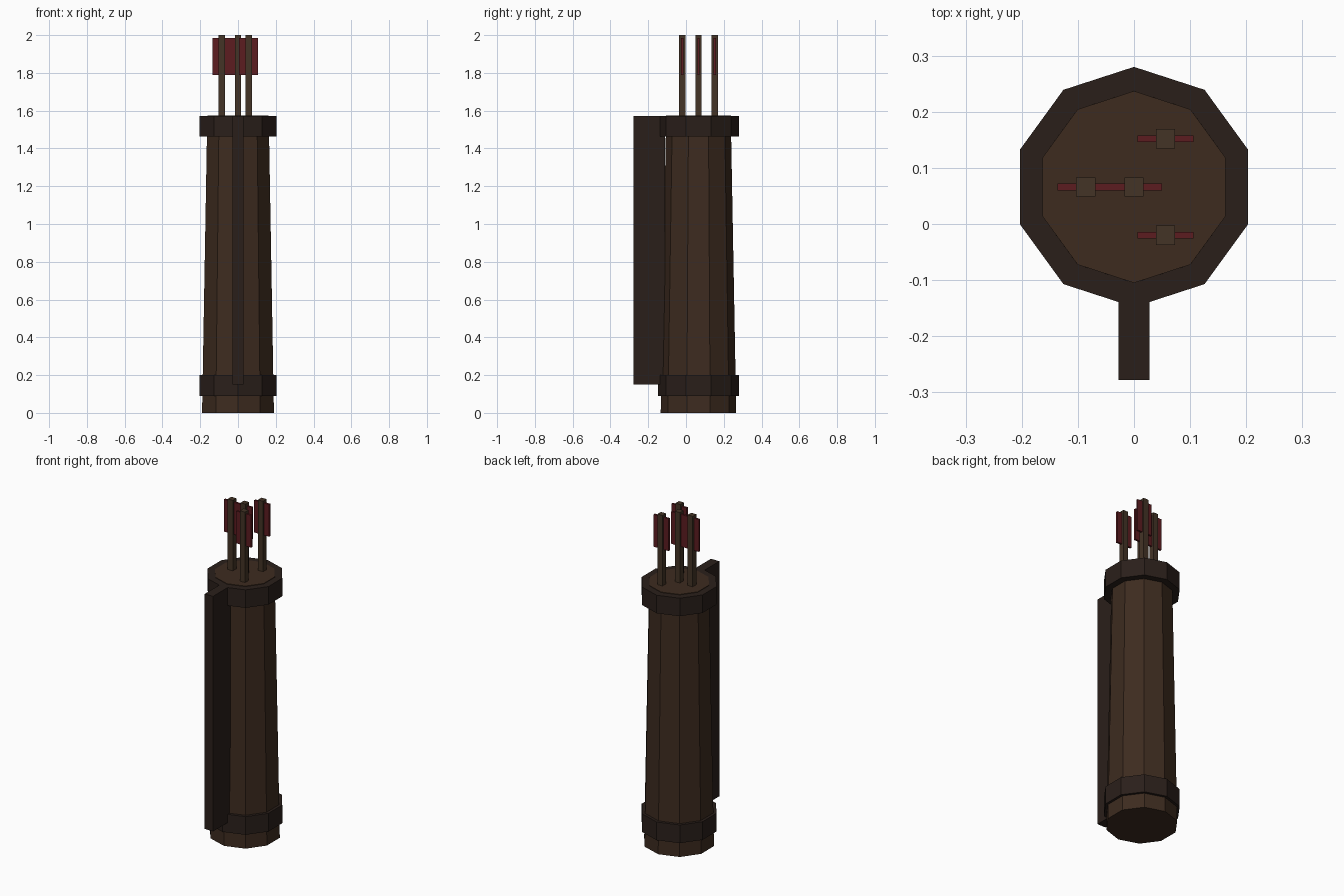
import bpy, bmesh, math
from mathutils import Matrix

if "Cube" in bpy.data.objects:
    bpy.data.objects.remove(bpy.data.objects["Cube"])

CY = 0.066  # centre line of the tube


def material(name, rgb):
    # 8-bit display colour to linear
    lin = [((c / 255 + 0.055) / 1.055) ** 2.4 for c in rgb]
    m = bpy.data.materials.new(name)
    m.diffuse_color = (*lin, 1)
    m.use_nodes = True
    m.node_tree.nodes["Principled BSDF"].inputs["Base Color"].default_value = m.diffuse_color
    return m


leather = material("leather", (61, 43, 31))
dark = material("dark_leather", (42, 31, 26))
wood = material("wood", (68, 52, 38))
red = material("red_feather", (92, 28, 32))


def finish(name, bm, mat):
    me = bpy.data.meshes.new(name)
    bm.to_mesh(me)
    bm.free()
    me.materials.append(mat)
    ob = bpy.data.objects.new(name, me)
    bpy.context.collection.objects.link(ob)
    return ob


def tube(name, r0, r1, z0, z1, mat):
    # ten-sided, with one corner pointing straight back
    bm = bmesh.new()
    bmesh.ops.create_cone(bm, cap_ends=True, segments=10, radius1=r0, radius2=r1, depth=z1 - z0)
    bmesh.ops.rotate(bm, verts=bm.verts, matrix=Matrix.Rotation(math.radians(18), 3, 'Z'))
    # pick the rotation that really puts a corner at +y
    top = max(bm.verts, key=lambda v: v.co.y)
    ang = math.pi / 2 - math.atan2(top.co.y, top.co.x)
    bmesh.ops.rotate(bm, verts=bm.verts, matrix=Matrix.Rotation(ang, 3, 'Z'))
    bmesh.ops.translate(bm, verts=bm.verts, vec=(0, CY, (z0 + z1) / 2))
    return finish(name, bm, mat)


def box(name, lo, hi, mat):
    bm = bmesh.new()
    bmesh.ops.create_cube(bm, size=1)
    for v in bm.verts:
        v.co = [a + (c + 0.5) * (b - a) for a, b, c in zip(lo, hi, v.co)]
    return finish(name, bm, mat)


# Tapered quiver body and its two bands
tube("quiver_body", 0.2, 0.171, 0, 1.574, leather)
tube("top_band", 0.214, 0.214, 1.462, 1.571, dark)
tube("bottom_band", 0.214, 0.214, 0.09, 0.2, dark)

# Flat strap along the front
box("strap", (-0.028, -0.278, 0.15), (0.028, -0.11, 1.571), dark)

# Arrows with flat fletching
for i, (x, y) in enumerate([(0, 0.066), (0.056, 0.152), (-0.086, 0.066), (0.056, -0.02)], 1):
    box(f"arrow_shaft_{i}", (x - 0.017, y - 0.017, 1.43), (x + 0.017, y + 0.017, 2.0), wood)
    box(f"arrow_fletching_{i}", (x - 0.05, y - 0.006, 1.79), (x + 0.05, y + 0.006, 1.985), red)
